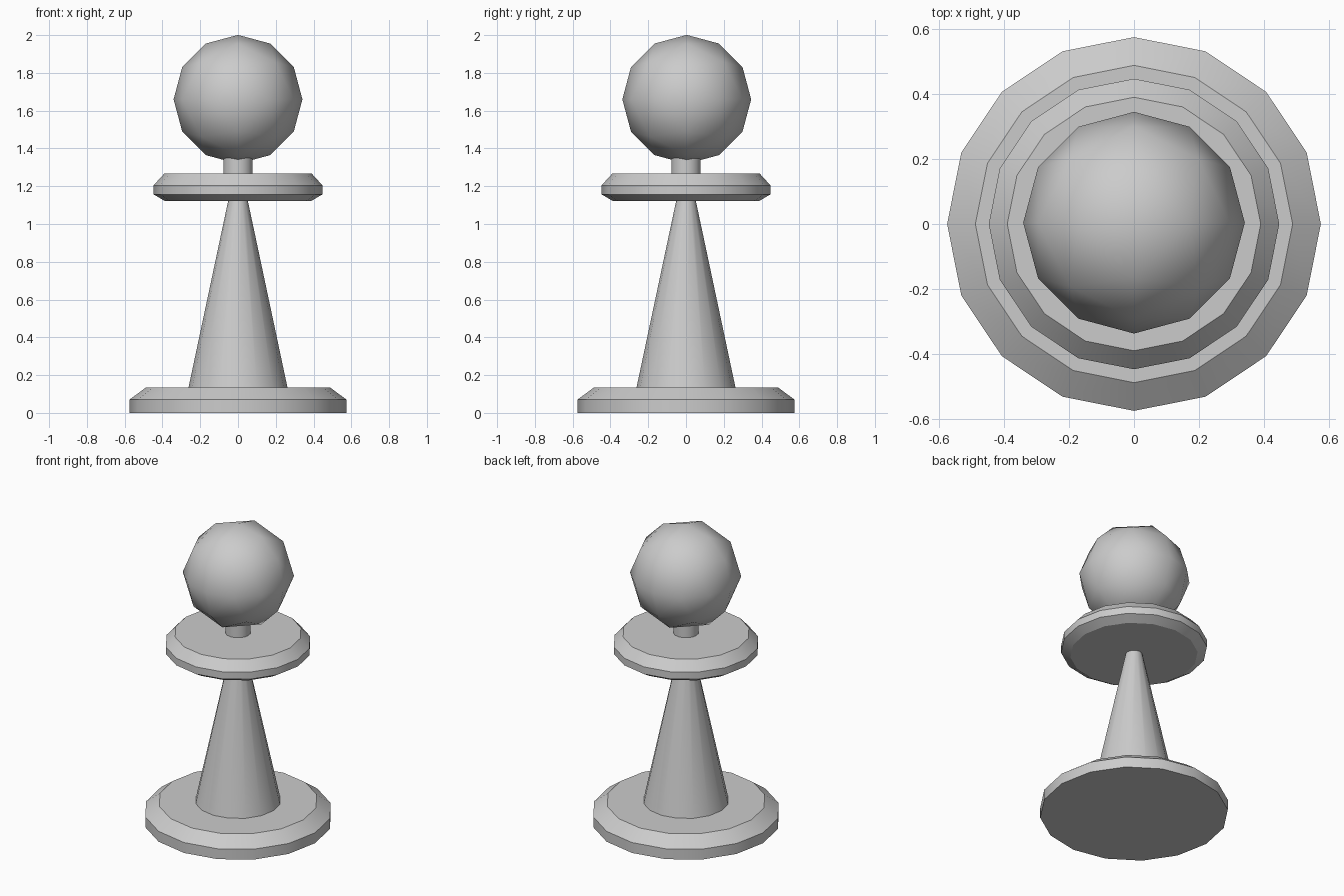
import bpy, bmesh, math
from itertools import permutations, product

if "Cube" in bpy.data.objects:
    bpy.data.objects.remove(bpy.data.objects["Cube"])


def finish(name, bm, angle):
    bmesh.ops.recalc_face_normals(bm, faces=bm.faces)
    mesh = bpy.data.meshes.new(name)
    bm.to_mesh(mesh)
    bm.free()
    obj = bpy.data.objects.new(name, mesh)
    bpy.context.collection.objects.link(obj)
    bpy.ops.object.select_all(action='DESELECT')
    obj.select_set(True)
    bpy.context.view_layer.objects.active = obj
    bpy.ops.object.shade_smooth_by_angle(angle=math.radians(angle))
    return obj


def turned(name, profile, sides=16):
    """Capped solid of revolution from (radius, height) points."""
    bm = bmesh.new()
    rings = [[bm.verts.new((r * math.cos(2 * math.pi * i / sides),
                            r * math.sin(2 * math.pi * i / sides), z))
              for i in range(sides)] for r, z in profile]
    for low, high in zip(rings, rings[1:]):
        for i in range(sides):
            j = (i + 1) % sides
            bm.faces.new((low[i], low[j], high[j], high[i]))
    bm.faces.new(rings[0][::-1])
    bm.faces.new(rings[-1])
    return finish(name, bm, 30)


# Turned parts
turned("base", [(0.575, 0), (0.575, 0.07), (0.488, 0.134)])
turned("tapered_stem", [(0.262, 0.134), (0.052, 1.123)])
turned("collar", [(0.39, 1.123), (0.447, 1.157), (0.447, 1.205), (0.39, 1.267)])
turned("neck", [(0.078, 1.267), (0.078, 1.36)])

# Head: octahedron-based ball, each edge split in three
radius, centre_y, centre_z = 0.341, 0.004, 1.66
c, s, d = math.cos(math.pi / 6), 0.5, 1 / math.sqrt(3)
points = set()
for base in ((1, 0, 0), (c, s, 0), (d, d, d)):
    for p in permutations(base):
        for signs in product((1, -1), repeat=3):
            points.add(tuple(a * b + 0.0 for a, b in zip(p, signs)))
bm = bmesh.new()
for x, y, z in sorted(points):
    bm.verts.new((radius * x, centre_y + radius * y, centre_z + radius * z))
bmesh.ops.convex_hull(bm, input=bm.verts)
finish("ball_head", bm, 80)
